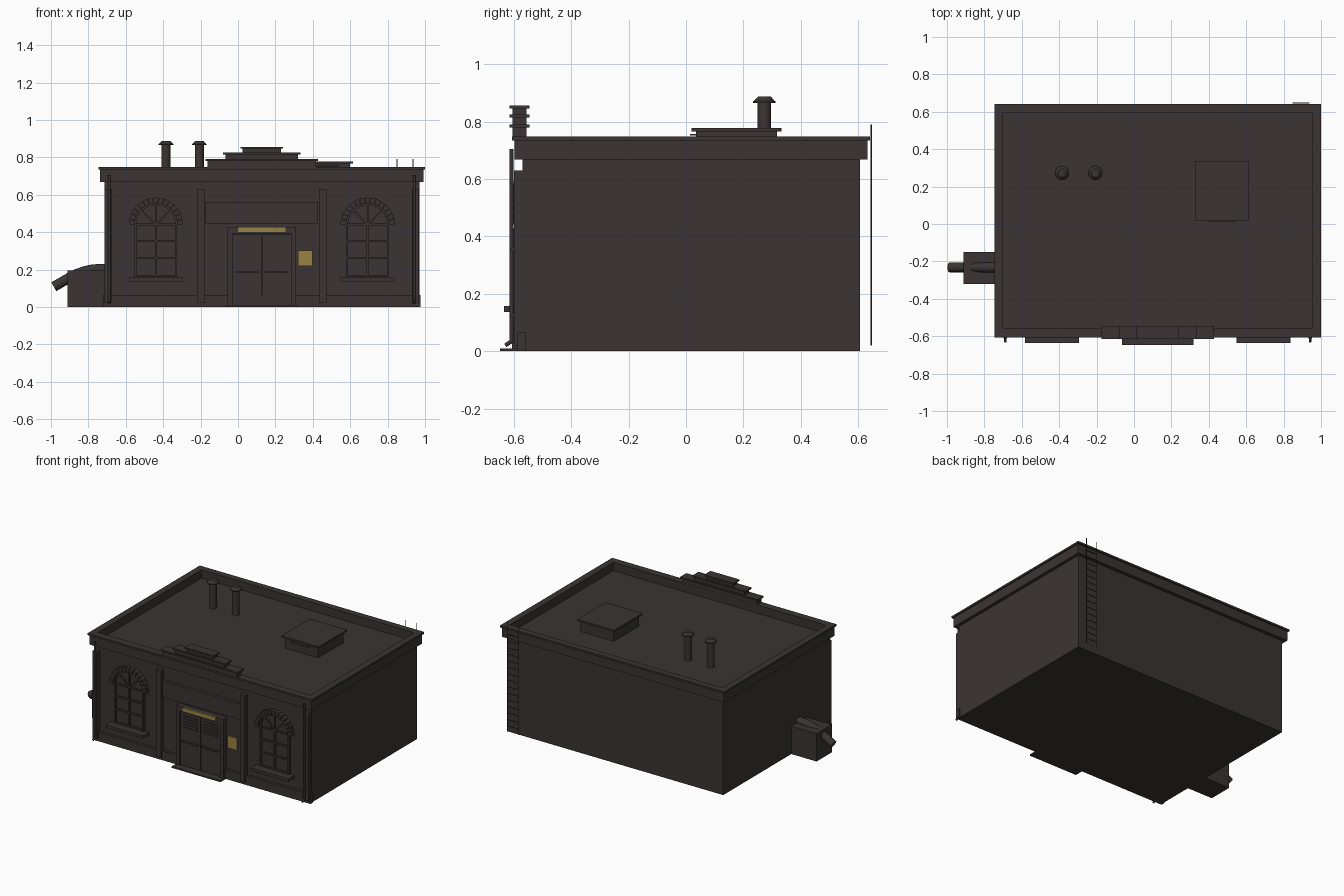
import bpy, bmesh, math
from mathutils import Vector, Matrix

if "Cube" in bpy.data.objects:
    bpy.data.objects.remove(bpy.data.objects["Cube"])

def mat(name, rgb):
    m = bpy.data.materials.new(name)
    m.diffuse_color = (*rgb, 1)
    m.use_nodes = True
    m.node_tree.nodes["Principled BSDF"].inputs["Base Color"].default_value = m.diffuse_color
    return m

DARK = mat("charcoal brown", (0.044, 0.034, 0.034))
GOLD = mat("old gold", (0.32, 0.22, 0.055))
CX = 0.127  # symmetry axis of the facade
WALL = -0.57  # front wall plane

def finish(name, bm, m=DARK, smooth=False):
    bmesh.ops.recalc_face_normals(bm, faces=bm.faces)
    me = bpy.data.meshes.new(name)
    bm.to_mesh(me)
    bm.free()
    me.materials.append(m)
    ob = bpy.data.objects.new(name, me)
    bpy.context.collection.objects.link(ob)
    if smooth:
        bpy.context.view_layer.objects.active = ob
        ob.select_set(True)
        bpy.ops.object.shade_smooth_by_angle(angle=math.radians(40))
        ob.select_set(False)
    return ob

def add_box(bm, x0, x1, y0, y1, z0, z1):
    M = Matrix.Translation(((x0 + x1) / 2, (y0 + y1) / 2, (z0 + z1) / 2)) @ Matrix.Diagonal((x1 - x0, y1 - y0, z1 - z0, 1))
    bmesh.ops.create_cube(bm, size=1, matrix=M)

def boxes(name, dims, m=DARK):
    bm = bmesh.new()
    for d in dims:
        add_box(bm, *d)
    return finish(name, bm, m)

def prism(bm, pts, y0, y1):
    """Extrude an (x, z) outline along y."""
    f = bm.faces.new([bm.verts.new((x, y0, z)) for x, z in pts])
    ext = bmesh.ops.extrude_face_region(bm, geom=[f])
    vs = [v for v in ext["geom"] if isinstance(v, bmesh.types.BMVert)]
    bmesh.ops.translate(bm, verts=vs, vec=(0, y1 - y0, 0))

def add_cone(bm, a, b, r1, r2, n=16):
    a, b = Vector(a), Vector(b)
    q = (b - a).to_track_quat('Z', 'Y').to_matrix().to_4x4()
    bmesh.ops.create_cone(bm, cap_ends=True, segments=n, radius1=r1, radius2=r2,
                          depth=(b - a).length, matrix=Matrix.Translation((a + b) / 2) @ q)

def ring(name, outer, inner, z0, z1):
    """Rectangular frame; outer and inner are (x0, x1, y0, y1)."""
    bm = bmesh.new()
    loops = []
    for (x0, x1, y0, y1), z in ((outer, z0), (outer, z1), (inner, z1), (inner, z0)):
        loops.append([bm.verts.new((x, y, z)) for x, y in ((x0, y0), (x1, y0), (x1, y1), (x0, y1))])
    for k in range(4):
        a, b = loops[k], loops[(k + 1) % 4]
        for i in range(4):
            j = (i + 1) % 4
            bm.faces.new((a[i], a[j], b[j], b[i]))
    return finish(name, bm)

# Main block with sunken roof, parapet and coping
boxes("walls", [(-0.715, 0.97, WALL, 0.607, 0, 0.69)])
INNER = (-0.70, 0.953, -0.555, 0.595)
ring("cornice", (-0.738, 0.992, -0.598, 0.632), INNER, 0.668, 0.735)
ring("coping", (-0.747, 1.0, -0.607, 0.642), INNER, 0.735, 0.748)
boxes("plinth", [(-0.722, 0.977, -0.588, WALL + 0.01, 0, 0.065)])

# Stepped gable above the entrance
steps, z = [], 0.745
for half, top in ((0.29, 0.78), (0.195, 0.815), (0.102, 0.846)):
    steps += [(CX - half, CX + half, -0.605, -0.556, z, top),
              (CX - half - 0.011, CX + half + 0.011, -0.615, -0.546, top, top + 0.01)]
    z = top + 0.01
boxes("stepped_gable", steps)

# Pilasters, mirrored about the facade axis
pil = []
for s in (-1, 1):
    for c, w in ((0.326, 0.019), (0.822, 0.019)):
        pil.append((CX + s * c - w, CX + s * c + w, -0.6, WALL + 0.01, 0.02, 0.63))
boxes("pilasters", pil)

# Drainpipes with brackets
bm = bmesh.new()
for s in (-1, 1):
    x = CX + s * 0.815
    add_cone(bm, (x, -0.608, 0.03), (x, -0.608, 0.705), 0.007, 0.007, 10)
    add_cone(bm, (x, -0.608, 0.035), (x, -0.63, 0.02), 0.007, 0.007, 10)
    for zb in (0.12, 0.35, 0.58):
        add_box(bm, x - 0.01, x + 0.01, -0.612, -0.595, zb, zb + 0.012)
finish("drainpipes", bm, smooth=True)

# Frieze panel over the entrance
boxes("frieze_panel", [(CX - 0.302, CX + 0.302, -0.592, WALL + 0.01, 0.447, 0.56)])

# Arched windows
SP, R, RO = 0.44, 0.115, 0.145
for s, side in ((-1, "left"), (1, "right")):
    cx = CX + s * 0.566
    arc = [(cx + R * math.cos(math.pi * i / 20), SP + R * math.sin(math.pi * i / 20)) for i in range(21)]
    bm = bmesh.new()
    prism(bm, arc + [(cx - R, 0.16), (cx + R, 0.16)], WALL - 0.006, WALL + 0.005)
    finish(side + "_window_pane", bm)
    # glazing bars and frame
    bm = bmesh.new()
    y0, y1 = WALL - 0.016, WALL
    for x in (cx - R + 0.006, cx, cx + R - 0.006):
        add_box(bm, x - 0.005, x + 0.005, y0, y1, 0.16, SP)
    for zz in (0.166, 0.262, 0.353, SP):
        add_box(bm, cx - R, cx + R, y0, y1, zz - 0.005, zz + 0.005)
    for d in (45, 90, 135):
        u = Vector((math.cos(math.radians(d)), math.sin(math.radians(d))))
        n = Vector((-u.y, u.x)) * 0.004
        c = Vector((cx, SP))
        prism(bm, [tuple(p) for p in (c - n, c + u * R - n, c + u * R + n, c + n)], y0, y1)
    ins = [(cx + (x - cx) * 0.91, SP + (zz - SP) * 0.91) for x, zz in arc]
    for i in range(20):
        prism(bm, [arc[i], arc[i + 1], ins[i + 1], ins[i]], y0, y1)
    finish(side + "_window_bars", bm)
    # separate arch stones
    bm = bmesh.new()
    for i in range(15):
        a, b = math.pi * (i + 0.06) / 15, math.pi * (i + 0.94) / 15
        prism(bm, [(cx + r * math.cos(t), SP + r * math.sin(t))
                   for r, t in ((R, a), (RO, a), (RO, b), (R, b))], -0.602, WALL + 0.005)
    finish(side + "_window_arch", bm)
    boxes(side + "_window_sill", [(cx - 0.145, cx + 0.145, -0.635, WALL, 0.137, 0.158)])

# Entrance: frame, double door, louvres, push bars, step
boxes("door_frame", [(CX - 0.184, CX - 0.157, -0.607, WALL, 0, 0.427),
                     (CX + 0.157, CX + 0.184, -0.607, WALL, 0, 0.427),
                     (CX - 0.157, CX + 0.157, -0.607, WALL, 0.39, 0.427)])
leaves, louvres, bars = [], [], []
for s in (-1, 1):
    c = CX + s * 0.079
    leaves.append((c - 0.077, c + 0.077, -0.596, WALL, 0.01, 0.388))
    for i in range(5):
        louvres.append((c - 0.055, c + 0.055, -0.603, -0.595, 0.275 + i * 0.02, 0.285 + i * 0.02))
    bars.append((c - 0.062, c + 0.062, -0.612, -0.595, 0.182, 0.19))
boxes("door_leaves", leaves)
boxes("door_louvres", louvres)
boxes("door_push_bars", bars)
boxes("door_step", [(CX - 0.19, CX + 0.19, -0.648, WALL, 0, 0.01)])
boxes("door_name_strip", [(CX - 0.128, CX + 0.128, -0.614, -0.606, 0.402, 0.427)], GOLD)
boxes("wall_plaque", [(0.322, 0.397, -0.579, WALL + 0.001, 0.218, 0.302)], GOLD)

# Roof hatch with overhanging lid
boxes("roof_hatch", [(0.34, 0.60, 0.035, 0.318, 0.68, 0.766)])
boxes("roof_hatch_lid", [(0.325, 0.615, 0.02, 0.333, 0.766, 0.778)])
boxes("roof_hatch_handle", [(0.40, 0.54, 0.014, 0.036, 0.752, 0.757)])

# Roof vents with conical caps
for x, n in ((-0.385, "left"), (-0.207, "right")):
    bm = bmesh.new()
    add_cone(bm, (x, 0.273, 0.68), (x, 0.273, 0.868), 0.024, 0.024, 20)
    add_cone(bm, (x, 0.273, 0.866), (x, 0.273, 0.872), 0.039, 0.039, 20)
    add_cone(bm, (x, 0.273, 0.872), (x, 0.273, 0.888), 0.037, 0.022, 20)
    finish(n + "_roof_vent", bm, smooth=True)

# Side box with a bent pipe passing through it into the wall
boxes("side_box", [(-0.912, -0.71, -0.32, -0.15, 0, 0.196)])
cu = bpy.data.curves.new("side_pipe", 'CURVE')
cu.dimensions = '3D'
cu.bevel_depth = 0.027
cu.bevel_resolution = 4
cu.use_fill_caps = True
sp = cu.splines.new('POLY')
path = [(-0.985, 0.108), (-0.90, 0.157), (-0.86, 0.177), (-0.82, 0.191), (-0.78, 0.2), (-0.74, 0.203), (-0.7, 0.203)]
sp.points.add(len(path) - 1)
for p, (x, zz) in zip(sp.points, path):
    p.co = (x, -0.232, zz, 1)
cu.materials.append(DARK)
bpy.context.collection.objects.link(bpy.data.objects.new("side_pipe", cu))

# Rear ladder
bm = bmesh.new()
for x in (0.85, 0.936):
    add_cone(bm, (x, 0.646, 0.02), (x, 0.646, 0.79), 0.003, 0.003, 8)
for i in range(15):
    zz = 0.06 + i * 0.046
    add_cone(bm, (0.85, 0.646, zz), (0.936, 0.646, zz), 0.0025, 0.0025, 8)
finish("ladder", bm)
